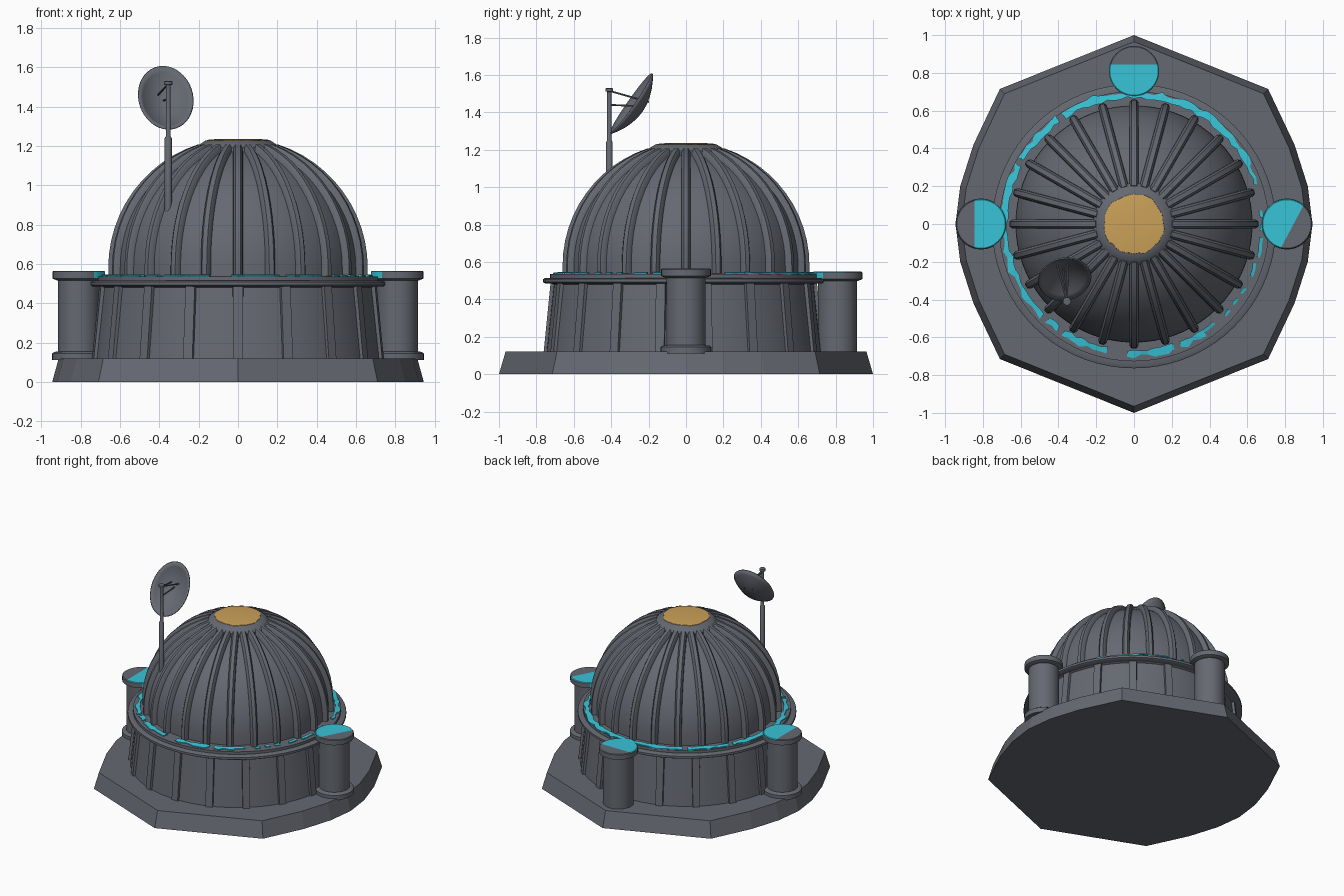
import bpy, bmesh, random
from math import sin, cos, pi, radians, atan2, sqrt
from mathutils import Vector, Matrix

random.seed(4)
if "Cube" in bpy.data.objects:
    bpy.data.objects.remove(bpy.data.objects["Cube"], do_unlink=True)


def material(name, rgb):
    m = bpy.data.materials.new(name)
    m.use_nodes = True
    m.diffuse_color = (*rgb, 1)
    m.node_tree.nodes["Principled BSDF"].inputs["Base Color"].default_value = (*rgb, 1)
    return m


GREY = material("slate grey", (0.13, 0.14, 0.165))
CYAN = material("bright cyan", (0.04, 0.55, 0.68))
GOLD = material("gold", (0.6, 0.36, 0.1))


def finish(name, bm, mats=(GREY,), smooth=True):
    """Turn a bmesh into a named object."""
    bmesh.ops.remove_doubles(bm, verts=bm.verts, dist=1e-5)
    bmesh.ops.recalc_face_normals(bm, faces=bm.faces)
    me = bpy.data.meshes.new(name)
    bm.to_mesh(me)
    bm.free()
    for m in mats:
        me.materials.append(m)
    ob = bpy.data.objects.new(name, me)
    bpy.context.collection.objects.link(ob)
    if smooth:
        bpy.ops.object.select_all(action='DESELECT')
        ob.select_set(True)
        bpy.context.view_layer.objects.active = ob
        bpy.ops.object.shade_smooth_by_angle(angle=radians(32))
    return ob


def loft(bm, rings, caps=True):
    """Skin a list of equal closed rings."""
    rows = [[bm.verts.new(p) for p in ring] for ring in rings]
    for a, b in zip(rows, rows[1:]):
        for i in range(len(a)):
            j = (i + 1) % len(a)
            bm.faces.new((a[i], a[j], b[j], b[i]))
    if caps:
        bm.faces.new(rows[0])
        bm.faces.new(rows[-1])
    return bm


def circle(r, z, n=64, x=0, y=0):
    return [Vector((x + r * cos(2 * pi * i / n), y + r * sin(2 * pi * i / n), z)) for i in range(n)]


def lathe(bm, profile, n=64, x=0, y=0):
    return loft(bm, [circle(r, z, n, x, y) for r, z in profile])


def rod(bm, a, b, r):
    """Thin round bar between two points."""
    a, b = Vector(a), Vector(b)
    q = (b - a).to_track_quat('Z', 'Y')
    return loft(bm, [[p + q @ v for v in circle(r, 0, 10)] for p in (a, b)])


# Faceted base slab with rounded flanks
quarter = [(0.945, 0), (0.92, 0.2), (0.85, 0.42), (0.71, 0.715), (0, 1)]
outline = quarter + [(-x, y) for x, y in quarter[-2::-1]]
outline += [(x, -y) for x, y in outline[-2:0:-1]]
base_rings = [[Vector((x * s, y * s, z)) for x, y in outline] for s, z in ((1, 0), (0.965, 0.12))]
finish("base_slab", loft(bmesh.new(), base_rings), smooth=False)

# Drum wall and terrace
DRUM_Y = -0.012
finish("drum", lathe(bmesh.new(), [
    (0.735, 0.11), (0.695, 0.48), (0.715, 0.49), (0.715, 0.535), (0.6, 0.54)], 72, 0, DRUM_Y))

# Hoop around the drum
finish("drum_hoop", lathe(bmesh.new(), [
    (0.69, 0.485), (0.74, 0.485), (0.752, 0.492), (0.752, 0.508), (0.74, 0.515), (0.69, 0.515)], 72, 0, DRUM_Y))

# Tapered pilasters on the drum
bm = bmesh.new()
for k in range(18):
    turn = Matrix.Rotation(radians(10 + 20 * k), 3, 'Z')
    rings = [[turn @ Vector((r + dx, dy, z)) + Vector((0, DRUM_Y, 0))
              for dx, dy in ((-0.04, -0.03), (0.015, -0.025), (0.015, 0.025), (-0.04, 0.03))]
             for r, z in ((0.735, 0.11), (0.697, 0.49))]
    loft(bm, rings)
finish("drum_pilasters", bm)

# Dome shell
DOME_Z, SHELL = 0.58, 0.628
arc = [(SHELL, 0.53)] + [(SHELL * cos(radians(a)), DOME_Z + SHELL * sin(radians(a))) for a in range(0, 81, 5)]
finish("dome_shell", lathe(bmesh.new(), arc, 72))

# Dome ribs
bm = bmesh.new()
section = [(0.61, -0.026), (0.645, -0.023), (0.66, -0.012), (0.66, 0.012), (0.645, 0.023), (0.61, 0.026)]
for k in range(24):
    turn = Matrix.Rotation(2 * pi * k / 24, 3, 'Z')
    rings = [[turn @ Vector((r, w, 0.53)) for r, w in section]]
    for a in range(0, 73, 6):
        c, s = cos(radians(a)), sin(radians(a))
        rings.append([turn @ Vector((r * c, w, DOME_Z + r * s)) for r, w in section])
    loft(bm, rings)
finish("dome_ribs", bm)

# Crown and gold skylight
finish("crown", lathe(bmesh.new(), [(0.215, 1.17), (0.215, 1.192), (0.2, 1.205), (0.165, 1.228), (0.1, 1.23)], 48))
bm = bmesh.new()
rings = []
wobble = [random.uniform(-0.006, 0.006) for _ in range(40)]
for r, z in ((0.16, 1.222), (0.158, 1.231), (0.1, 1.236)):
    rings.append([p * (1 + w / r) + Vector((0, 0, z)) for p, w in zip(circle(r, 0, 40), wobble)])
finish("skylight", loft(bm, rings), (GOLD,))

# Worn light strip on the terrace, in ragged pieces
bm = bmesh.new()
N = 120
edges = [(random.uniform(0.66, 0.675), random.uniform(0.69, 0.715)) for _ in range(N)]
for i in range(N):
    deg = 360 * i / N
    worn = deg > 302 or deg < 25
    if random.random() < (0.4 if worn else 0.07) or 256 < deg < 267:
        continue
    rings = []
    for k in (i, i + 1):
        lo, hi = edges[k % N]
        if worn:
            hi = lo + 0.018
        a = 2 * pi * k / N
        rings.append([Vector((r * cos(a), r * sin(a), z))
                      for r, z in ((lo, 0.536), (hi, 0.534), (hi, 0.542), (lo, 0.547))])
    loft(bm, rings)
finish("light_strip", bm, (CYAN,), smooth=False)


# Side towers: shaft, foot and a cap lit on the inner side
def tower(name, direction, slant, top, foot):
    d = Vector(direction)
    x, y = d * 0.81
    shaft = [(0.105, 0.11), (0.105, top - 0.03)]
    if foot:
        shaft = [(0.135, 0.11), (0.135, 0.145), (0.125, 0.152), (0.105, 0.155)] + shaft[1:]
    finish(name + "_tower", lathe(bmesh.new(), shaft, 40, x, y))
    bm = lathe(bmesh.new(), [(0.108, top - 0.05), (0.133, top - 0.04), (0.133, top - 0.004), (0.128, top)], 40, x, y)
    normal = Matrix.Rotation(radians(slant), 3, 'Z') @ d.to_3d()
    cut = d.to_3d() * 0.845
    bmesh.ops.bisect_plane(bm, geom=bm.verts[:] + bm.edges[:] + bm.faces[:], plane_co=cut, plane_no=normal)
    bm.normal_update()
    for f in bm.faces:
        c = f.calc_center_median()
        lit_top = c.z > top - 0.003 and (c - cut).dot(normal) < 0
        lit_side = c.z > top - 0.025 and c.dot(d.to_3d()) < 0.74
        f.material_index = int(lit_top or lit_side)
    finish(name + "_tower_cap", bm, (GREY, CYAN))


tower("left", (1, 0), -28, 0.565, True)
tower("right", (-1, 0), 0, 0.565, True)
tower("back", (0, 1), 0, 0.548, False)

# Antenna mast
MX, MY = -0.355, -0.41
finish("mast", lathe(bmesh.new(), [
    (0.018, 0.85), (0.018, 1.24), (0.012, 1.25), (0.012, 1.51), (0.021, 1.512), (0.021, 1.528), (0.012, 1.53)],
    16, MX, MY))

# Oval dish, hollow side up and forward
normal = Vector((0.13, -0.81, 0.57)).normalized()
long_axis = Vector((-0.06, 0.58, 0.81))
long_axis = (long_axis - normal * long_axis.dot(normal)).normalized()
side_axis = long_axis.cross(normal)
centre = Vector((-0.367, -0.293, 1.447))
bm = bmesh.new()
DEPTH = 0.07
rings = []
for t in (1, 0.85, 0.65, 0.45, 0.25, 0.1):
    rings.append([centre + side_axis * v.x * 0.14 + long_axis * v.y * 0.195 - normal * DEPTH * (1 - t * t)
                  for v in circle(t, 0, 40)])
loft(bm, rings, caps=False)
bm.faces.new([v for v in bm.verts[:][-40:]])
dish = finish("dish", bm)
mod = dish.modifiers.new("thickness", 'SOLIDIFY')
mod.thickness = 0.008
mod.offset = 0

# Struts between mast head and dish
bm = bmesh.new()
head = Vector((MX, MY, 1.515))
hub = centre - normal * DEPTH
for s in (-0.03, 0.03):
    rod(bm, head, hub + side_axis * s + long_axis * 0.06, 0.005)
rod(bm, (MX, MY, 1.44), hub + long_axis * 0.03, 0.005)
finish("dish_struts", bm)
